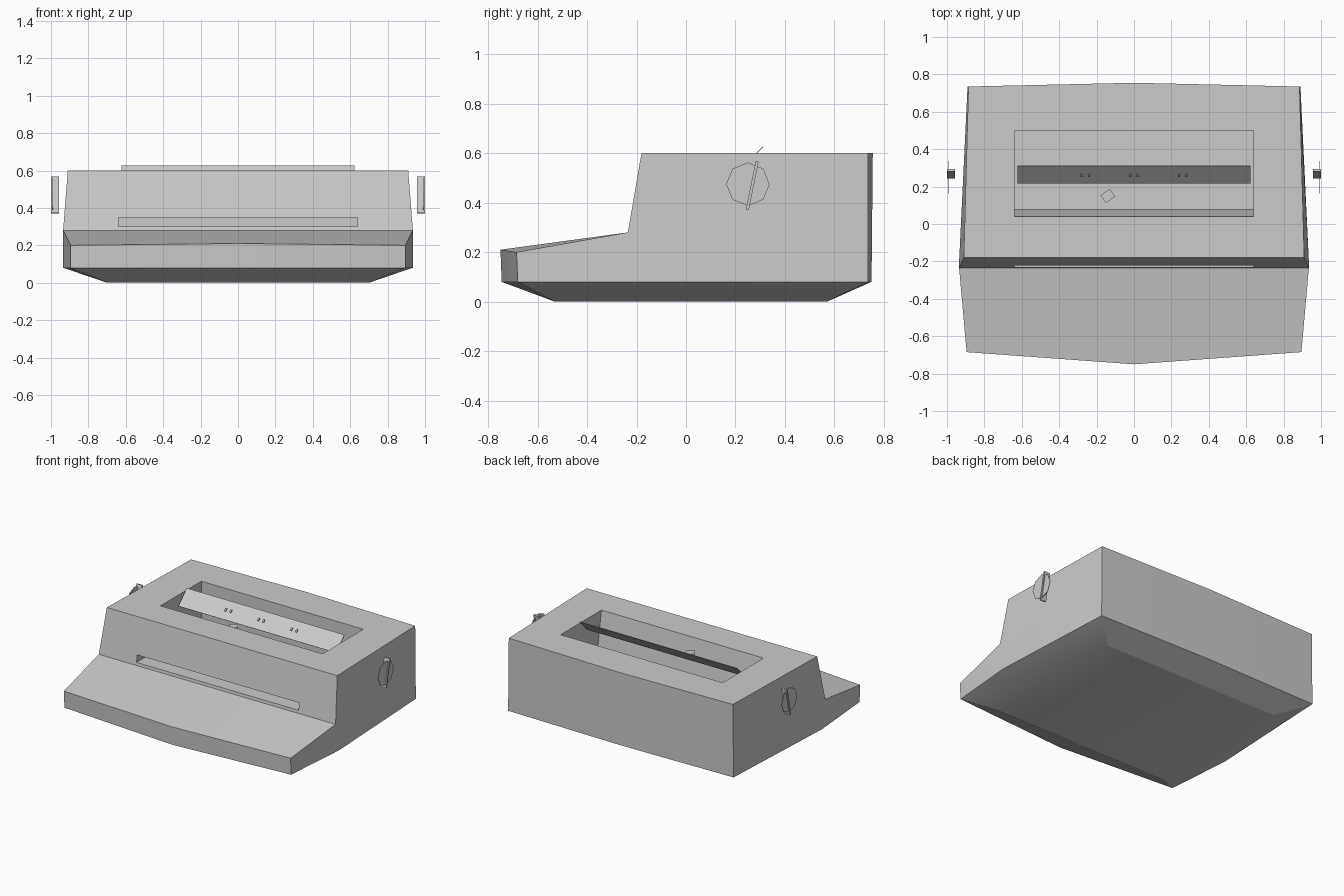
import bpy, bmesh, math
from mathutils import Matrix

if "Cube" in bpy.data.objects:
    bpy.data.objects.remove(bpy.data.objects["Cube"])


def material(name, rgb):
    m = bpy.data.materials.new(name)
    m.use_nodes = True
    m.diffuse_color = (*rgb, 1)
    m.node_tree.nodes["Principled BSDF"].inputs["Base Color"].default_value = (*rgb, 1)
    return m


grey = material("plain grey", (0.6, 0.6, 0.6))


def finish(name, bm, closed=True):
    if closed:
        bmesh.ops.recalc_face_normals(bm, faces=bm.faces)
    mesh = bpy.data.meshes.new(name)
    bm.to_mesh(mesh)
    bm.free()
    mesh.materials.append(grey)
    ob = bpy.data.objects.new(name, mesh)
    bpy.context.collection.objects.link(ob)
    return ob


def apply_modifiers(ob):
    bpy.ops.object.select_all(action="DESELECT")
    ob.select_set(True)
    bpy.context.view_layer.objects.active = ob
    for mod in list(ob.modifiers):
        bpy.ops.object.modifier_apply(modifier=mod.name)


def block(name, size, place, closed=True):
    bm = bmesh.new()
    bmesh.ops.create_cube(bm, size=1, matrix=place @ Matrix.Diagonal((*size, 1)))
    return finish(name, bm, closed)


# Housing: one half, mirrored across x
corners = {
    "floor_f": (0, -.53, 0), "floor_fs": (.7, -.53, 0),
    "floor_bs": (.7, .57, 0), "floor_b": (0, .57, 0),
    "rim_f": (0, -.745, .08), "rim_fs": (.895, -.68, .08), "rim_s": (.935, -.2, .08),
    "rim_bs": (.89, .735, .08), "rim_b": (0, .75, .08),
    "lip": (0, -.75, .21), "lip_s": (.895, -.685, .2),
    "deck": (0, -.235, .28), "deck_s": (.935, -.235, .28),
    "top_f": (0, -.18, .6), "top_fs": (.91, -.18, .6),
    "top_b": (0, .755, .6), "top_bs": (.885, .735, .6),
}
panels = [
    "floor_f floor_fs floor_bs floor_b", "floor_f rim_f rim_fs floor_fs",
    "floor_fs rim_fs rim_s", "floor_fs rim_s floor_bs", "floor_bs rim_s rim_bs",
    "floor_bs rim_bs rim_b floor_b", "rim_f rim_fs lip_s lip",
    "lip lip_s deck_s deck", "deck deck_s top_fs top_f",
    "top_f top_fs top_bs top_b", "rim_b rim_bs top_bs top_b",
    "rim_fs rim_s deck_s lip_s", "rim_s rim_bs top_bs top_fs deck_s",
]
bm = bmesh.new()
v = {n: bm.verts.new(p) for n, p in corners.items()}
for p in panels:
    bm.faces.new([v[n] for n in p.split()])
housing = finish("housing", bm)
housing.modifiers.new("mirror", "MIRROR")
apply_modifiers(housing)
bm = bmesh.new()
bm.from_mesh(housing.data)
bmesh.ops.recalc_face_normals(bm, faces=bm.faces)
bm.to_mesh(housing.data)
bm.free()

# Paper well: open on top, leading to the front slot
well = [(-.3, .3), (.5, .3), (.5, .7), (.024, .7), (.08, .35), (-.3, .35)]
bm = bmesh.new()
face = bm.faces.new([bm.verts.new((-.64, y, z)) for y, z in well])
side = bmesh.ops.extrude_face_region(bm, geom=[face])["geom"]
bmesh.ops.translate(bm, vec=(1.28, 0, 0),
                    verts=[g for g in side if isinstance(g, bmesh.types.BMVert)])
cutter = finish("well_cutter", bm)
cutter.hide_render = True
cut = housing.modifiers.new("well", "BOOLEAN")
cut.object = cutter
cut.solver = "EXACT"
apply_modifiers(housing)
bpy.data.objects.remove(cutter)
bpy.ops.object.shade_smooth_by_angle(angle=math.radians(20))

# Leaning paper plate with three pairs of small clips
lean = Matrix.Translation((0, .265, .58)) @ Matrix.Rotation(math.radians(45), 4, "X")
block("paper_plate", (1.245, .132, .004), lean)
for i in (-1, 0, 1):
    for s in (-1, 1):
        block("plate_clip", (.012, .02, .012),
              lean @ Matrix.Translation((i * .26 + s * .02, 0, .004)))

# Type head in front of the plate
block("type_head", (.06, .05, .04),
      Matrix.Translation((-.14, .15, .53)) @ Matrix.Rotation(math.radians(35), 4, "Z"))

# Side knobs: thin octagon discs with a tilted grip blade behind
for s in (-1, 1):
    bm = bmesh.new()
    bmesh.ops.create_cone(
        bm, cap_ends=True, segments=8, radius1=.088, radius2=.088, depth=.004,
        matrix=Matrix.Translation((s * .99, .25, .475)) @ Matrix.Rotation(math.pi / 2, 4, "Y"))
    finish("knob_disc", bm)
    tilt = Matrix.Translation((s * .978, .268, .47)) @ Matrix.Rotation(-.2, 4, "X")
    block("knob_grip", (.044, .012, .2), tilt)
